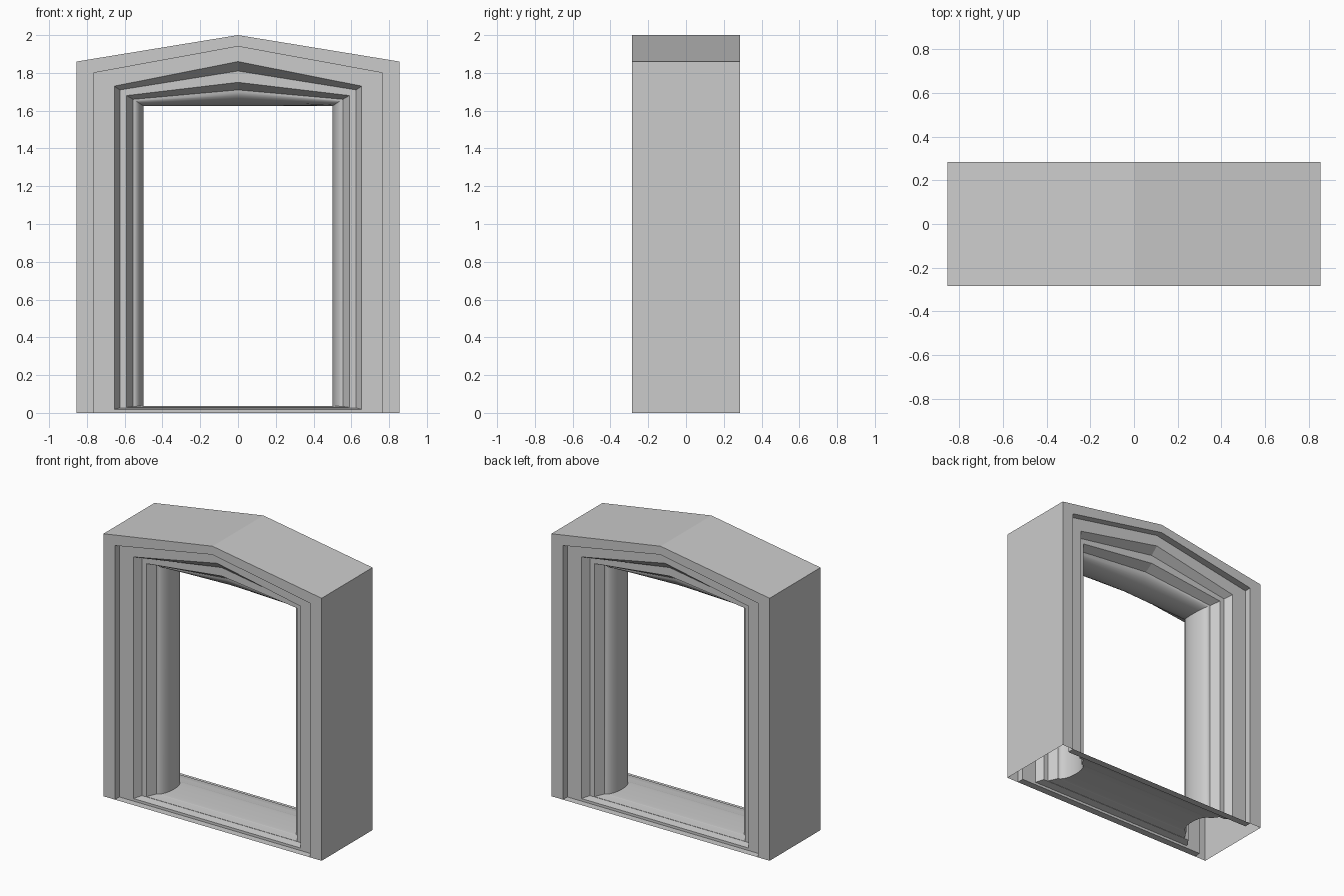
import bpy
import math

cube = bpy.data.objects.get("Cube")
if cube:
    bpy.data.objects.remove(cube, do_unlink=True)

stone = bpy.data.materials.new("pale grey")
stone.use_nodes = True
colour = (0.6, 0.6, 0.6, 1)
stone.diffuse_color = colour
stone.node_tree.nodes["Principled BSDF"].inputs["Base Color"].default_value = colour


def build(name, rings, columns, smooth=True):
    """Bridge consecutive gable-shaped rings along the chosen columns."""
    n = len(rings[0])
    verts = [p for ring in rings for p in ring]
    faces = []
    for i in range(len(rings) - 1):
        for k in columns:
            j = (k + 1) % n
            faces.append((i * n + k, (i + 1) * n + k, (i + 1) * n + j, i * n + j))
    mesh = bpy.data.meshes.new(name)
    mesh.from_pydata(verts, [], faces)
    mesh.materials.append(stone)
    mesh.validate()
    obj = bpy.data.objects.new(name, mesh)
    bpy.context.collection.objects.link(obj)
    if smooth:
        bpy.ops.object.select_all(action='DESELECT')
        obj.select_set(True)
        bpy.context.view_layer.objects.active = obj
        bpy.ops.object.shade_smooth_by_angle(angle=math.radians(35))
    return obj


def ring(x, y, floor, eave, apex):
    """Outline running up one jamb, over the peak and down the other."""
    return [(-x, y, floor), (-x, y, eave), (0, y, apex), (x, y, eave), (x, y, floor)]


# Stepped section: half width, depth, floor height, eave height, peak height
steps = [
    (0.855, -0.285, 0.0, 1.86, 2.0),
    (0.765, -0.285, 0.0, 1.80, 1.94),
    (0.765, -0.235, 0.0, 1.80, 1.94),
    (0.655, -0.235, 0.018, 1.73, 1.86),
    (0.625, -0.183, 0.027, 1.71, 1.81),
    (0.59, -0.183, 0.029, 1.68, 1.75),
    (0.555, -0.122, 0.034, 1.66, 1.71),
]
front = [ring(*s) for s in steps]
back = [ring(x, -y, f, e, a) for x, y, f, e, a in reversed(steps)]

# Rounded inner moulding that flattens the peak into a level lintel
segments = 18
roll = []
for i in range(segments + 1):
    t = math.pi * i / segments
    s = math.sin(t)
    roll.append(ring(0.555 - 0.055 * s, -0.122 * math.cos(t), 0.034 + 0.003 * s,
                     1.66 - 0.035 * s, 1.71 - 0.085 * s))

jambs_and_head = range(4)
build("outer_casing", [back[-1], front[0]], jambs_and_head, smooth=False)
build("front_stepped_surround", front, jambs_and_head, smooth=False)
build("back_stepped_surround", back, jambs_and_head, smooth=False)
build("rounded_inner_moulding", roll, jambs_and_head)

# Threshold sheet spanning the jambs, open underneath
build("threshold", front[1:-1] + roll + back[1:-1], [4])
